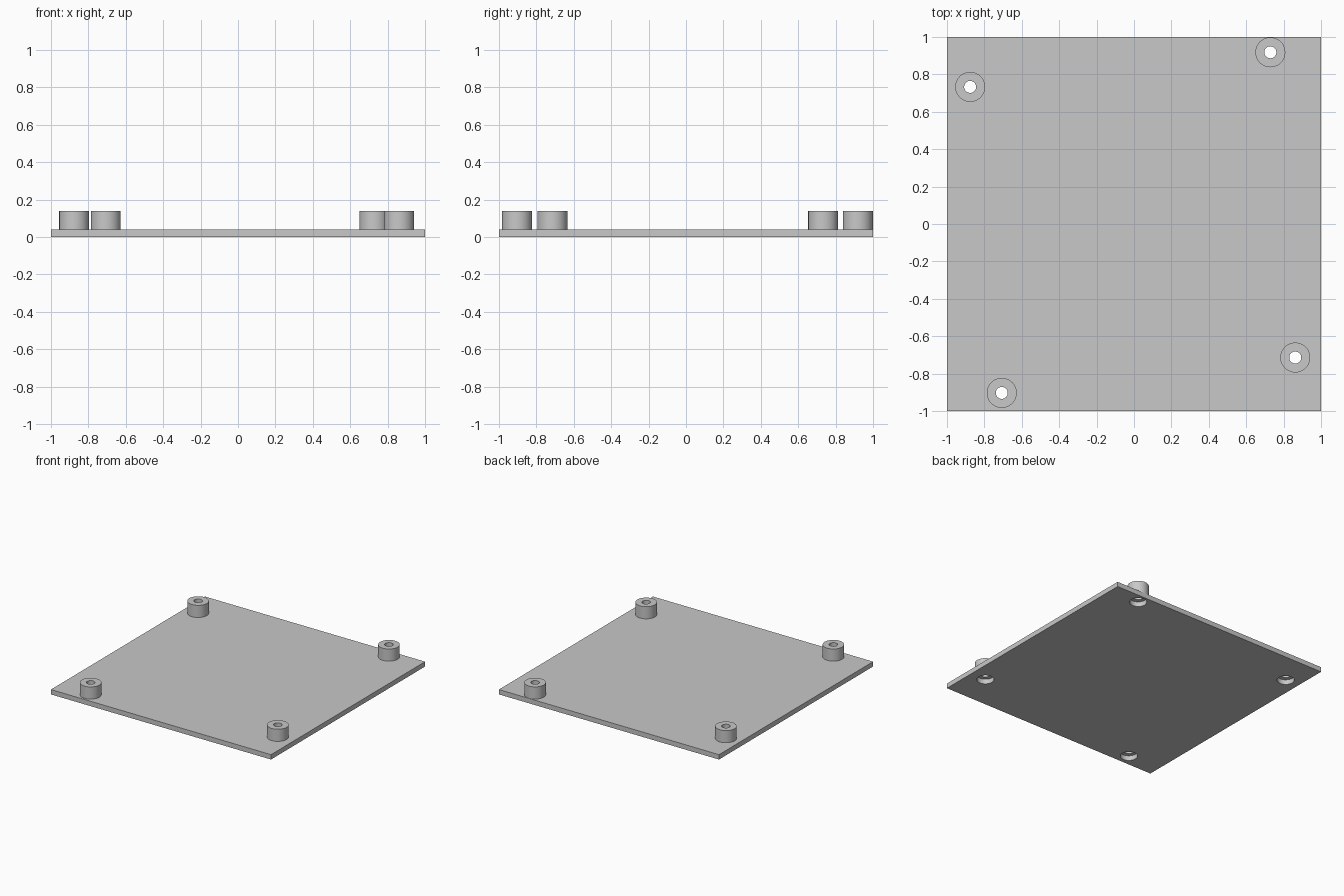
import bpy, bmesh, math
from mathutils import Matrix, Vector

if "Cube" in bpy.data.objects:
    bpy.data.objects.remove(bpy.data.objects["Cube"], do_unlink=True)

THICK, TOP = 0.04, 0.14                      # plate top, standoff top
OUTER, BORE, RECESS = 0.08, 0.032, 0.065     # radii
SIDES = 48
SPOTS = {"front_right": (-0.707, -0.903), "front_left": (0.862, -0.714),
         "back_right": (-0.876, 0.733), "back_left": (0.729, 0.918)}

grey = bpy.data.materials.new("light_grey")
grey.use_nodes = True
colour = (0.58, 0.58, 0.58, 1)
grey.diffuse_color = colour
grey.node_tree.nodes["Principled BSDF"].inputs["Base Color"].default_value = colour


def add_object(name, bm):
    bmesh.ops.recalc_face_normals(bm, faces=bm.faces)
    mesh = bpy.data.meshes.new(name)
    bm.to_mesh(mesh)
    bm.free()
    mesh.materials.append(grey)
    obj = bpy.data.objects.new(name, mesh)
    bpy.context.collection.objects.link(obj)
    return obj


def smooth(obj):
    bpy.ops.object.select_all(action="DESELECT")
    obj.select_set(True)
    bpy.context.view_layer.objects.active = obj
    bpy.ops.object.shade_smooth_by_angle(angle=math.radians(30))


# Tubular standoffs: a rectangular section spun around each axis
for spot, (x, y) in SPOTS.items():
    bm = bmesh.new()
    section = [(BORE, THICK), (OUTER, THICK), (OUTER, TOP), (BORE, TOP)]
    verts = [bm.verts.new((x + r, y, z)) for r, z in section]
    edges = [bm.edges.new((verts[i - 1], verts[i])) for i in range(len(verts))]
    bmesh.ops.spin(bm, geom=verts + edges, cent=(x, y, 0), axis=(0, 0, 1),
                   angle=math.tau, steps=SIDES, use_merge=True)
    bmesh.ops.remove_doubles(bm, verts=bm.verts, dist=0.0001)
    smooth(add_object(spot + "_standoff", bm))

# Square base plate
bm = bmesh.new()
bmesh.ops.create_cube(bm, size=1, matrix=Matrix.Translation((0, 0, THICK / 2))
                      @ Matrix.Diagonal((2, 2, THICK, 1)))
plate = add_object("base_plate", bm)

# Screw head recesses cut through the plate, below the standoffs
bm = bmesh.new()
for x, y in SPOTS.values():
    bmesh.ops.create_cone(bm, cap_ends=True, segments=SIDES, radius1=RECESS,
                          radius2=RECESS, depth=THICK * 3,
                          matrix=Matrix.Translation(Vector((x, y, THICK / 2))))
cutter = add_object("recess_cutter", bm)
cutter.hide_render = True
cutter.hide_viewport = True

cut = plate.modifiers.new("recesses", "BOOLEAN")
cut.operation = "DIFFERENCE"
cut.solver = "EXACT"
cut.object = cutter
bpy.context.view_layer.objects.active = plate
bpy.ops.object.select_all(action="DESELECT")
plate.select_set(True)
bpy.ops.object.modifier_apply(modifier=cut.name)
bpy.data.objects.remove(cutter, do_unlink=True)
smooth(plate)
